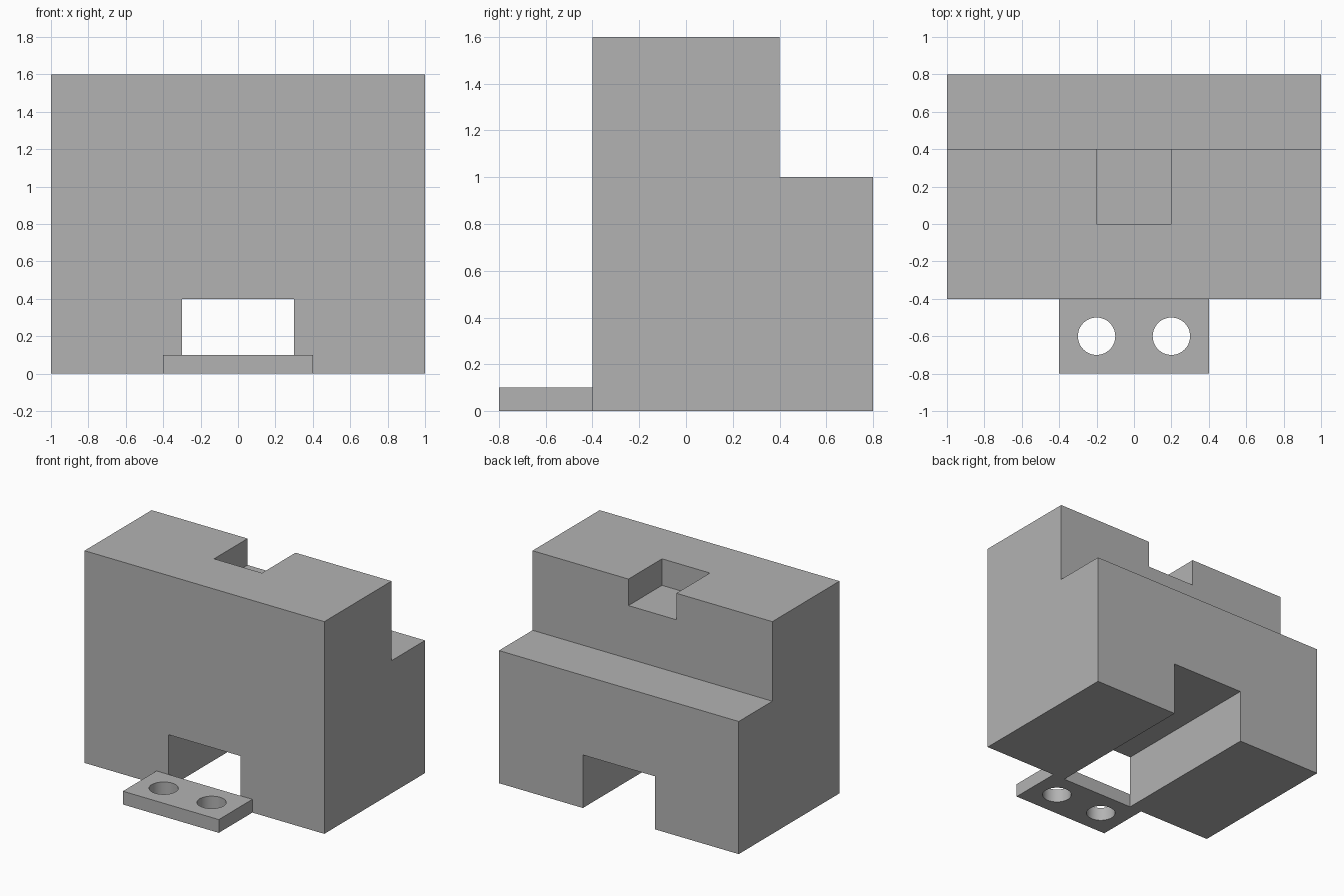
import bpy
import bmesh
import math

cube = bpy.data.objects.get("Cube")
if cube:
    bpy.data.objects.remove(cube, do_unlink=True)

# Single flat grey
grey = bpy.data.materials.new("plain grey")
grey.use_nodes = True
colour = (0.45, 0.45, 0.45, 1)
grey.diffuse_color = colour
grey.node_tree.nodes["Principled BSDF"].inputs["Base Color"].default_value = colour


def add_object(name, bm):
    bmesh.ops.recalc_face_normals(bm, faces=bm.faces)
    mesh = bpy.data.meshes.new(name)
    bm.to_mesh(mesh)
    bm.free()
    mesh.materials.append(grey)
    obj = bpy.data.objects.new(name, mesh)
    bpy.context.collection.objects.link(obj)
    return obj


def box(name, low, high):
    bm = bmesh.new()
    bmesh.ops.create_cube(bm, size=1)
    for v in bm.verts:
        v.co = [h if c > 0 else l for c, l, h in zip(v.co, low, high)]
    return add_object(name, bm)


def extrude_side_profile(name, points, half_width):
    bm = bmesh.new()
    face = bm.faces.new([bm.verts.new((-half_width, y, z)) for y, z in points])
    result = bmesh.ops.extrude_face_region(bm, geom=[face])
    verts = [g for g in result["geom"] if isinstance(g, bmesh.types.BMVert)]
    bmesh.ops.translate(bm, verts=verts, vec=(2 * half_width, 0, 0))
    return add_object(name, bm)


def cylinder(name, x, y, radius):
    bm = bmesh.new()
    bmesh.ops.create_cone(bm, cap_ends=True, segments=48,
                          radius1=radius, radius2=radius, depth=1)
    bmesh.ops.translate(bm, verts=bm.verts, vec=(x, y, 0))
    return add_object(name, bm)


def cut(obj, cutter):
    cutter.hide_render = True
    mod = obj.modifiers.new("cut", "BOOLEAN")
    mod.operation = "DIFFERENCE"
    mod.solver = "EXACT"
    mod.object = cutter
    bpy.context.view_layer.objects.active = obj
    bpy.ops.object.modifier_apply(modifier=mod.name)
    bpy.data.objects.remove(cutter, do_unlink=True)


# Stepped main block, with a tunnel below and a notch in the top rear edge
body = extrude_side_profile("stepped_body", [
    (-0.4, 0), (0.8, 0), (0.8, 1), (0.4, 1), (0.4, 1.6), (-0.4, 1.6)], 1)
cut(body, box("tunnel_cutter", (-0.3, -1, -0.5), (0.3, 1, 0.4)))
cut(body, box("notch_cutter", (-0.2, 0, 1.4), (0.2, 0.6, 2)))

# Front mounting plate with two round holes
plate = box("mounting_plate", (-0.4, -0.8, 0), (0.4, -0.4, 0.1))
for side in (-1, 1):
    cut(plate, cylinder("hole_cutter", side * 0.2, -0.6, 0.1))

# Smooth hole walls, sharp edges elsewhere
bpy.ops.object.select_all(action="DESELECT")
plate.select_set(True)
bpy.context.view_layer.objects.active = plate
bpy.ops.object.shade_smooth_by_angle(angle=math.radians(30))
